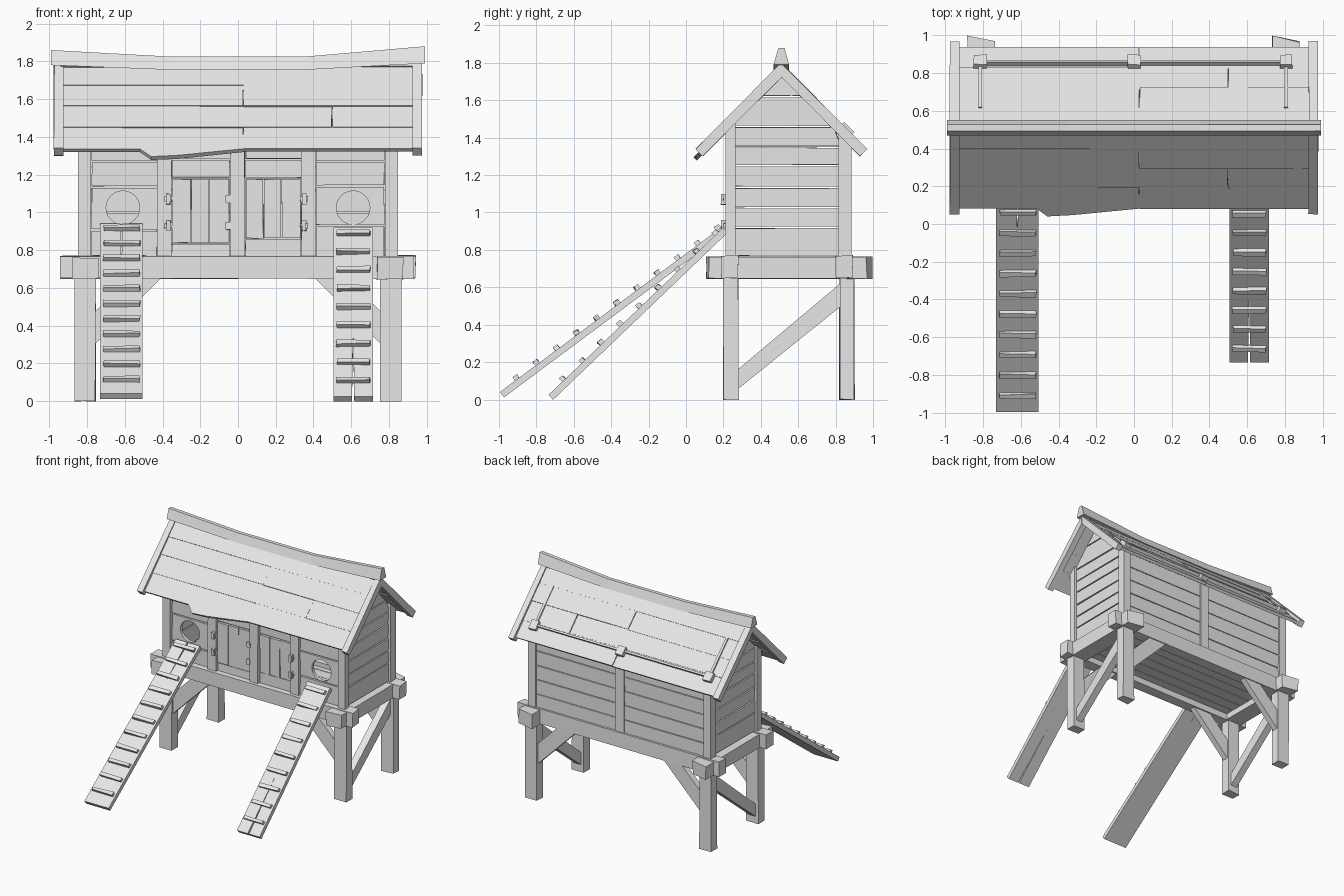
import bpy, bmesh, math, random
from mathutils import Vector

random.seed(4)
cube = bpy.data.objects.get("Cube")
if cube:
    bpy.data.objects.remove(cube, do_unlink=True)

# One weathered wood colour
GREY = (0.8, 0.8, 0.8, 1.0)
wood = bpy.data.materials.new("plain_grey_wood")
wood.use_nodes = True
wood.diffuse_color = GREY
wood.node_tree.nodes["Principled BSDF"].inputs["Base Color"].default_value = GREY

MID = 0.51       # y of the ridge
PEAK = 1.80      # z of the roof apex
R = math.sqrt(0.5)


# Each placer maps profile coordinates (a, b) and depth t into space
def front(a, b, t):
    return Vector((a, t, b))


def side(a, b, t):
    return Vector((t, a, b))


def slope(s):
    return lambda x, u, w: Vector((x, MID + s * R * (u + w), PEAK + R * (w - u)))


def slope_edge(s):
    return lambda u, w, x: slope(s)(x, u, w)


def rect(a0, a1, b0, b1):
    return [(a0, b0), (a1, b0), (a1, b1), (a0, b1)]


class Part:
    """Collects prisms into one named object."""

    def __init__(self, name):
        self.name, self.bm = name, bmesh.new()

    def prism(self, pts, place, t0, t1, wobble=0.0):
        def shake():
            return Vector([random.uniform(-wobble, wobble) for _ in range(3)])
        lo = [self.bm.verts.new(place(a, b, t0) + shake()) for a, b in pts]
        hi = [self.bm.verts.new(place(a, b, t1) + shake()) for a, b in pts]
        self.bm.faces.new(lo)
        self.bm.faces.new(hi[::-1])
        n = len(pts)
        for i in range(n):
            j = (i + 1) % n
            self.bm.faces.new((lo[i], hi[i], hi[j], lo[j]))
        return self

    def box(self, x0, x1, y0, y1, z0, z1, wobble=0.0):
        return self.prism(rect(x0, x1, z0, z1), front, y0, y1, wobble)

    def planks(self, x0, x1, y0, y1, seams, gap=0.005, wobble=0.002):
        for z0, z1 in zip(seams, seams[1:]):
            self.box(x0, x1, y0, y1, z0 + gap, z1 - gap, wobble)

    def done(self):
        bmesh.ops.recalc_face_normals(self.bm, faces=self.bm.faces)
        mesh = bpy.data.meshes.new(self.name)
        self.bm.to_mesh(mesh)
        self.bm.free()
        mesh.materials.append(wood)
        ob = bpy.data.objects.new(self.name, mesh)
        bpy.context.collection.objects.link(ob)
        return ob


# Legs
legs = Part("legs")
for sx in (-1, 1):
    for y in (0.20, 0.82):
        xa, xb = sorted((sx * 0.755, sx * 0.865))
        legs.box(xa, xb, y, y + 0.08, 0, 0.70, 0.003)
legs.done()

# Base frame: long beams crossed by side beams with projecting ends
frame = Part("base_frame")
frame.box(-0.94, 0.93, 0.19, 0.28, 0.65, 0.77, 0.004)
frame.box(-0.93, 0.94, 0.80, 0.89, 0.65, 0.77, 0.004)
for x in (-0.88, 0.735):
    frame.prism([(x, 0.11), (x + 0.14, 0.12), (x + 0.14, 0.965), (x, 0.995)],
                lambda a, b, t: Vector((a, b, t)), 0.648, 0.762, 0.004)
frame.done()

# Diagonal braces
braces = Part("braces")
for sx in (-1, 1):
    braces.prism([(0.27, 0.05), (0.83, 0.50), (0.83, 0.625), (0.27, 0.155)],
                 side, sx * 0.78, sx * 0.84)
    for y in (0.215, 0.835):
        braces.prism([(sx * 0.77, 0.29), (sx * 0.40, 0.66), (sx * 0.57, 0.66), (sx * 0.77, 0.46)],
                     front, y, y + 0.05)
braces.done()

# Floor boards
floor = Part("floor")
for i in range(6):
    floor.box(-0.76, 0.76, 0.255 + i * 0.1, 0.35 + i * 0.1, 0.70, 0.73, 0.001)
floor.done()

# Uprights: corners cut to the roof slope, plus front and back studs
posts = Part("wall_posts")
for sx in (-1, 1):
    posts.prism([(0.21, 0.76), (0.265, 0.76), (0.265, 1.485), (0.21, 1.43)],
                side, sx * 0.78, sx * 0.847)
    posts.prism([(0.815, 0.76), (0.885, 0.76), (0.885, 1.36), (0.815, 1.425)],
                side, sx * 0.78, sx * 0.847)
for x in (-0.43, -0.042, 0.335):
    posts.box(x, x + 0.078, 0.213, 0.26, 0.76, 1.42, 0.002)
posts.box(-0.04, 0.04, 0.84, 0.882, 0.76, 1.36)
posts.done()

# Front wall planks with round entrances
wall = Part("front_wall")
wall.planks(-0.775, -0.43, 0.235, 0.262, [0.765, 0.905, 1.135, 1.27, 1.43])
wall.planks(0.413, 0.775, 0.235, 0.262, [0.765, 0.93, 1.14, 1.27, 1.43])
for x0, x1, sill in ((-0.35, -0.045, 0.835), (0.04, 0.333, 0.86)):
    wall.planks(x0, x1, 0.235, 0.262, [0.765, sill], 0.003)
    wall.planks(x0, x1, 0.235, 0.262, [1.18, 1.28, 1.43])
wall = wall.done()
holes = Part("entrance_cutter")
for sx in (-1, 1):
    ring = [(sx * 0.61 + 0.089 * math.cos(k * math.tau / 24), 1.025 + 0.089 * math.sin(k * math.tau / 24))
            for k in range(24)]
    holes.prism(ring, front, 0.15, 0.35)
holes = holes.done()
holes.hide_render = True
cut = wall.modifiers.new("entrances", "BOOLEAN")
cut.operation, cut.solver, cut.object = "DIFFERENCE", "EXACT", holes
bpy.context.view_layer.objects.active = wall
bpy.ops.object.modifier_apply(modifier=cut.name)
bpy.data.objects.remove(holes, do_unlink=True)

# Doors of upright slats
for name, seams, z0 in (("right_door", [-0.35, -0.25, -0.155, -0.045], 0.835),
                        ("left_door", [0.04, 0.135, 0.23, 0.333], 0.86)):
    door = Part(name)
    for a, b in zip(seams, seams[1:]):
        door.box(a + 0.002, b - 0.002, 0.228, 0.25, z0 + 0.004, 1.176, 0.0015)
    door.box(seams[0], seams[-1], 0.248, 0.262, z0, 1.18)
    door.done()

# Door hinges and latches
hinges = Part("hinges")
for x in (-0.37, 0.35):
    for z in (0.93, 1.07):
        hinges.box(x - 0.012, x + 0.012, 0.188, 0.22, z - 0.028, z + 0.028, 0.003)
        hinges.box(x - 0.02, x + 0.02, 0.20, 0.23, z - 0.014, z + 0.014, 0.003)
for z in (0.93, 1.07):
    hinges.box(-0.065, -0.035, 0.205, 0.235, z - 0.02, z + 0.02, 0.003)
hinges.done()

# Back wall
back = Part("back_wall")
for x0, x1 in ((-0.785, -0.038), (0.038, 0.785)):
    back.planks(x0, x1, 0.845, 0.87, [0.765, 0.88, 1.0, 1.12, 1.24, 1.365], 0.003, 0.001)
back.done()

# Side walls rising into gables
gables = Part("side_walls")
seams = [0.765, 0.92, 1.025, 1.135, 1.25, 1.35, 1.46, 1.62, 1.725]
for sx in (-1, 1):
    for z0, z1 in zip(seams, seams[1:]):
        z0, z1 = z0 + 0.005, z1 - 0.005
        lo, hi = [(max(0.25, MID - 1.735 + z), min(0.83, MID + 1.735 - z)) for z in (z0, z1)]
        gables.prism([(lo[0], z0), (lo[1], z0), (hi[1], z1), (hi[0], z1)],
                     side, sx * 0.795, sx * 0.825, 0.002)
gables.done()

# Roof boards, lapped downward, some rows split
ROWS = [(0.0, 0.165, []), (0.155, 0.318, [0.03]), (0.31, 0.475, [0.5]), (0.465, 0.63, [0.03])]
for name, s in (("front_roof", -1), ("back_roof", 1)):
    roof = Part(name)
    for i, (u0, u1, splits) in enumerate(ROWS):
        top = -0.010 - 0.005 * i
        ends = [-0.94] + splits + [0.93]
        for k, (a, b) in enumerate(zip(ends, ends[1:])):
            pts = rect(a, b - 0.003, u0, u1 + random.uniform(-0.004, 0.006))
            if i == 3 and k == 0 and s < 0:
                # drooping eave board
                pts[2:] = [(b, u1), (-0.32, u1 + 0.05), (-0.46, u1 + 0.058), (-0.52, u1), (a, u1)]
            lift = 0.003 * k
            roof.prism(pts, slope(s), top - 0.024 + lift, top + lift, 0.0015)
    roof.done()

# Barge boards mitred at the peak
barge = Part("barge_boards")
for sx in (-1, 1):
    for s in (-1, 1):
        barge.prism([(0, 0), (0.65, 0), (0.65, -0.055), (0.055, -0.055)],
                    slope_edge(s), sx * 0.925, sx * 0.975, 0.002)
barge.done()

# Sagging ridge cap
ridge = Part("ridge_cap")
bm = ridge.bm
rings = []
for x, zb, zt in ((-0.99, 1.795, 1.86), (-0.35, 1.77, 1.825), (0.35, 1.77, 1.825), (0.99, 1.805, 1.88)):
    profile = ((-0.042, zb - 0.015), (0.042, zb - 0.015), (0.016, zt), (-0.016, zt))
    rings.append([bm.verts.new((x, MID + y, z)) for y, z in profile])
for p, q in zip(rings, rings[1:]):
    for i in range(4):
        bm.faces.new((p[i], p[i - 1], q[i - 1], q[i]))
bm.faces.new(rings[0])
bm.faces.new(rings[-1][::-1])
ridge.done()

# Hatch rod, brackets and straps on the back slope
hatch = Part("roof_hatch_fittings")
hatch.prism(rect(-0.80, 0.80, 0.488, 0.503), slope(1), -0.03, 0.004)
for x in (-0.815, 0.0, 0.805):
    hatch.prism(rect(x - 0.033, x + 0.033, 0.462, 0.535), slope(1), -0.035, 0.012, 0.003)
for x in (-0.815, 0.805):
    hatch.prism(rect(x - 0.01, x + 0.01, 0.16, 0.47), slope(1), -0.03, -0.005)
hatch.done()

# Ramps with a split board and cross cleats
for name, x0, x1, start, end, count, crack in (
        ("right_ramp", -0.73, -0.505, (-0.995, 0.04), (0.215, 0.94), 11, 0.35),
        ("left_ramp", 0.505, 0.715, (-0.735, 0.025), (0.20, 0.92), 9, -0.5)):
    a, b = Vector((0, *start)), Vector((0, *end))
    length = (b - a).length
    d = (b - a) / length
    n = Vector((0, -d.z, d.y))

    def along(x, u, w):
        return a + d * u + n * w + Vector((x, 0, 0))

    ramp = Part(name)
    mid = (x0 + x1) / 2
    slit = [(mid + 0.006, 0), (mid, abs(crack)), (mid - 0.006, 0)]
    board = [(x0, 0)] + slit[::-1] + [(x1, 0), (x1, length), (x0, length)]
    if crack > 0:
        board = [(x, length - u) for x, u in board]
    ramp.prism(board, along, -0.036, 0)
    for i in range(count):
        u = 0.115 + (length - 0.165) * i / (count - 1)
        ramp.prism(rect(x0 + 0.018, x1 - 0.015, u - 0.014, u + 0.014), along, -0.004, 0.022, 0.004)
    ramp.done()
